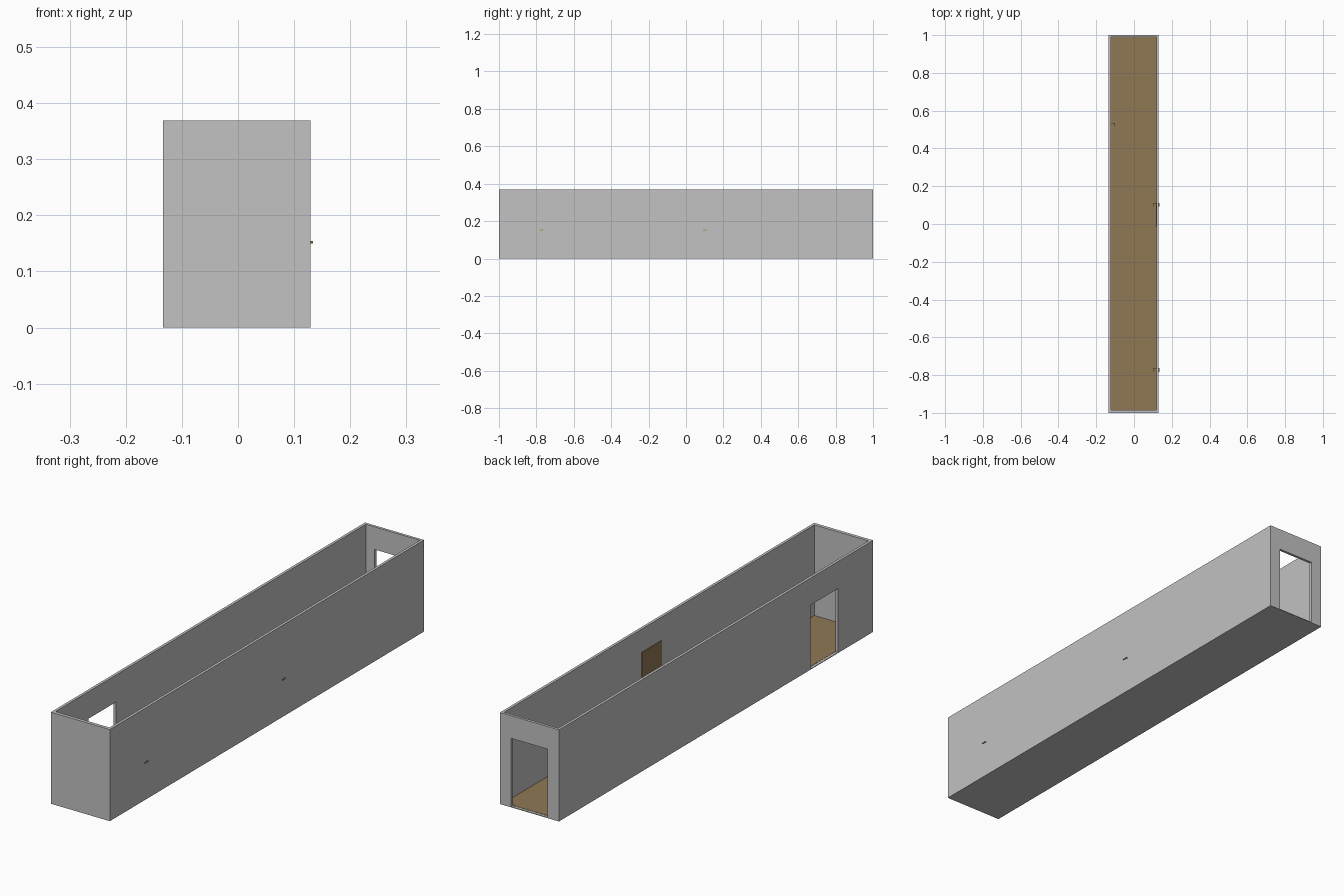
import bpy, bmesh

if "Cube" in bpy.data.objects:
    bpy.data.objects.remove(bpy.data.objects["Cube"])

def material(name, rgb):
    m = bpy.data.materials.new(name)
    m.diffuse_color = (*rgb, 1)
    m.use_nodes = True
    m.node_tree.nodes["Principled BSDF"].inputs["Base Color"].default_value = m.diffuse_color
    return m

GREY = material("wall_grey", (0.54, 0.54, 0.54))
BROWN = material("wood_brown", (0.28, 0.19, 0.09))
GOLD = material("handle_brass", (0.42, 0.32, 0.10))

def finish(bm, name, mat):
    bmesh.ops.recalc_face_normals(bm, faces=bm.faces)
    me = bpy.data.meshes.new(name)
    bm.to_mesh(me)
    bm.free()
    me.materials.append(mat)
    ob = bpy.data.objects.new(name, me)
    bpy.context.collection.objects.link(ob)
    return ob

def prism(name, points, offset, mat):
    """Extrude a planar outline along an offset vector."""
    bm = bmesh.new()
    f = bm.faces.new([bm.verts.new(p) for p in points])
    ext = bmesh.ops.extrude_face_region(bm, geom=[f])
    vs = [g for g in ext["geom"] if isinstance(g, bmesh.types.BMVert)]
    bmesh.ops.translate(bm, verts=vs, vec=offset)
    return finish(bm, name, mat)

def box(name, x0, x1, y0, y1, z0, z1, mat):
    pts = [(x0, y0, z0), (x1, y0, z0), (x1, y1, z0), (x0, y1, z0)]
    return prism(name, pts, (0, 0, z1 - z0), mat)

def doorway_outline(a0, a1, d0, d1, top, z0, z1):
    """Wall outline with an opening that reaches the floor."""
    return [(a0, z0), (d0, z0), (d0, top), (d1, top), (d1, z0),
            (a1, z0), (a1, z1), (a0, z1)]

XL, XR, H, B, T = -0.134, 0.129, 0.369, 0.003, 0.011
IL, IR = XL + T, XR - T          # inner wall planes
YF, YB = -0.986, 1 - T           # inner planes of the end walls

# base slab and wooden floor
box("base_slab", XL, XR, -1, 1, 0, B, GREY)
box("wood_floor", IL, IR, YF, YB, B, B + 0.001, BROWN)

# solid walls
box("front_wall", XL, XR, -1, YF, B, H, GREY)
box("right_wall", IR, XR, YF, 1, B, H, GREY)

# walls with doorways
left = doorway_outline(YF, 1, -0.777, -0.60, 0.26, B, H)
prism("left_wall", [(XL, y, z) for y, z in left], (T, 0, 0), GREY)
back = doorway_outline(IL, IR, -0.083, 0.079, 0.278, B, H)
prism("back_wall", [(x, YB, z) for x, z in back], (0, T, 0), GREY)

# wooden door on the inside of the right wall
box("wood_door", IR - 0.002, IR, -0.013, 0.115, B + 0.001, 0.276, BROWN)

# door handles: spindle through the wall with a lever at each end
def handle(name, ends, y0, y1):
    z0, z1, r = 0.150, 0.154, 0.0015
    box(name + "_spindle", min(ends), max(ends), y1 - 0.004, y1, z0, z1, GOLD)
    for i, x in enumerate(ends):
        box(f"{name}_lever_{i}", x - r, x + r, y0, y1, z0, z1, GOLD)

handle("right_rear_handle", (0.103, 0.1325), 0.092, 0.112)
handle("right_front_handle", (0.103, 0.1325), -0.783, -0.762)
handle("left_handle", (-0.103, -0.128), 0.515, 0.535)
